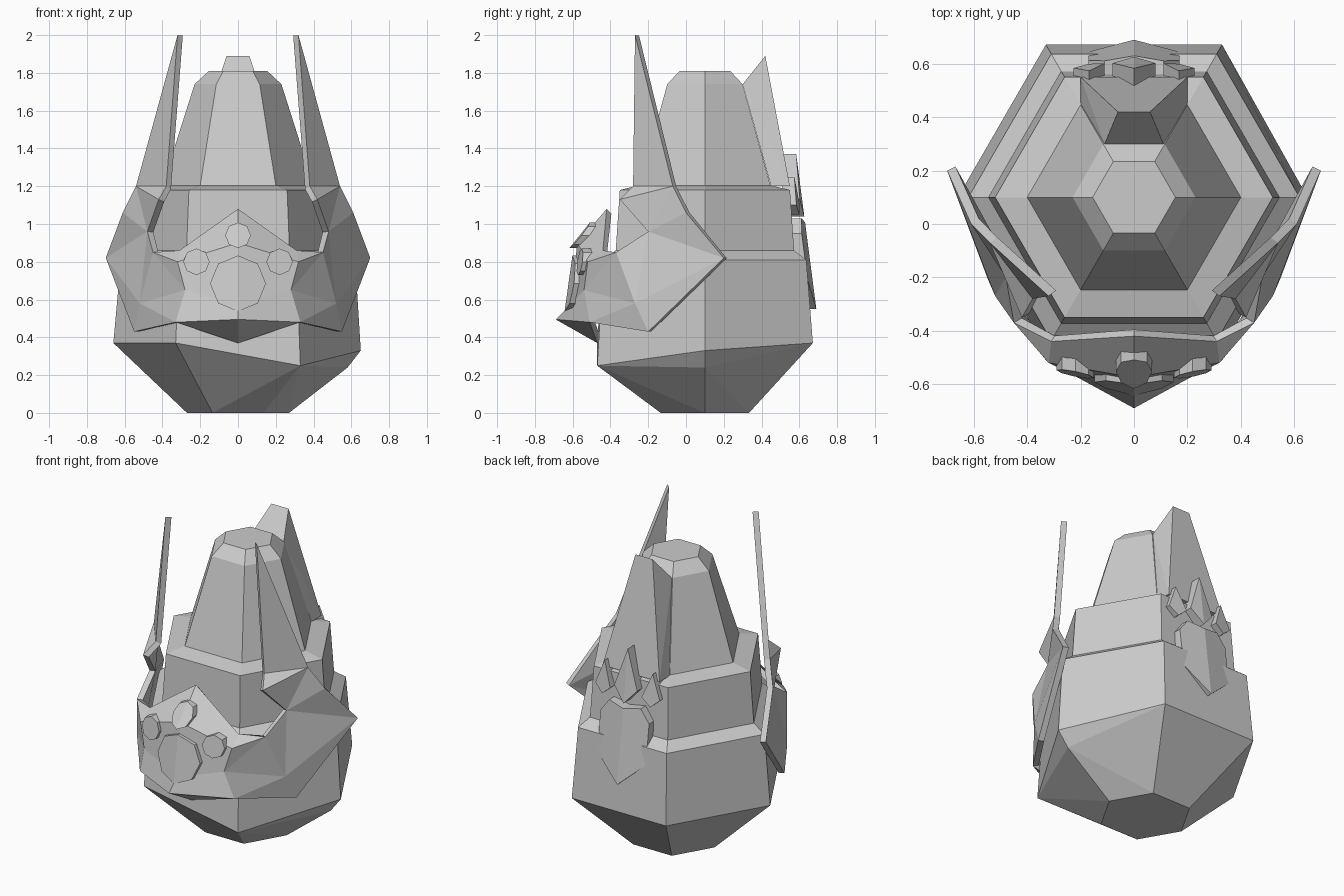
import bpy, bmesh
from math import cos, sin, pi, radians

if "Cube" in bpy.data.objects:
    bpy.data.objects.remove(bpy.data.objects["Cube"])

CY = 0.10  # y of the hexagonal body's axis


def add(name, bm):
    me = bpy.data.meshes.new(name)
    bm.to_mesh(me)
    bm.free()
    ob = bpy.data.objects.new(name, me)
    bpy.context.collection.objects.link(ob)
    return ob


def hexagon(r, z):
    return [(r * cos(i * pi / 3), CY + r * sin(i * pi / 3), z) for i in range(6)]


def hull(name, pts):
    bm = bmesh.new()
    for p in pts:
        bm.verts.new(p)
    bmesh.ops.convex_hull(bm, input=bm.verts[:])
    bmesh.ops.dissolve_limit(bm, angle_limit=radians(1), verts=bm.verts[:], edges=bm.edges[:])
    bmesh.ops.recalc_face_normals(bm, faces=bm.faces[:])
    return add(name, bm)


def loft(name, profile):
    bm = bmesh.new()
    rings = [[bm.verts.new(p) for p in hexagon(r, z)] for r, z in profile]
    for a, b in zip(rings, rings[1:]):
        for i in range(6):
            j = (i + 1) % 6
            bm.faces.new((a[i], a[j], b[j], b[i]))
    bm.faces.new(rings[0][::-1])
    bm.faces.new(rings[-1])
    return add(name, bm)


def plate(name, outline, surf, depth):
    # Faceted plate: (x, z) outline laid on y = surf(x, z), thickened along y
    bm = bmesh.new()
    n = len(outline)
    mid = (sum(p[0] for p in outline) / n, sum(p[1] for p in outline) / n)
    layers = [[bm.verts.new((x, surf(x, z) + d, z)) for x, z in outline + [mid]]
              for d in (0, depth)]
    for i in range(n):
        j = (i + 1) % n
        for l in layers:
            bm.faces.new((l[i], l[j], l[n]))
        bm.faces.new((layers[0][i], layers[0][j], layers[1][j], layers[1][i]))
    bmesh.ops.recalc_face_normals(bm, faces=bm.faces[:])
    return add(name, bm)


def octagon(cx, cz, r):
    return [(cx + r * sin(i * pi / 4), cz + r * cos(i * pi / 4)) for i in range(8)]


def mirrored(half):
    # Complete an outline running from the bottom to the top of x = 0
    return half + [(-x, z) for x, z in half[-2:0:-1]]


# Lower body, with the dropped corner on the front right
ring = hexagon(0.66, 0.37)
ring[0] = (0.65, CY, 0.33)
ring[5] = (0.33, -0.47, 0.25)
hull("lower_body", hexagon(0.27, 0) + ring + [(0.58, CY, 0.24)] + hexagon(0.62, 0.81))

# Stepped upper body and tapered crown
loft("upper_body", [(0.62, 0.81), (0.545, 0.86), (0.52, 1.18), (0.40, 1.205),
                    (0.23, 1.74), (0.155, 1.81)])

# Fin along the back of the crown
hull("back_fin", [(s * x, y, z) for s in (-1, 1) for x, y, z in
                  ((0.2, 0.45, 1.2), (0.2, 0.55, 1.2), (0.11, 0.30, 1.74), (0.06, 0.42, 1.89))])

# Horned mask: right half, mirrored and thickened inward
V = {
    "peak": (0, -0.42, 1.08), "brow": (0, -0.575, 0.90), "snout": (0, -0.615, 0.57),
    "nose": (0, -0.69, 0.495), "chin": (0, -0.47, 0.37), "lid": (0.31, -0.44, 0.86),
    "cheek_a": (0.32, -0.52, 0.80), "cheek_b": (0.28, -0.54, 0.65), "cheek_c": (0.33, -0.51, 0.48),
    "bump": (0.52, -0.27, 0.58), "jaw": (0.55, -0.20, 0.43), "tip": (0.70, 0.20, 0.82),
    "eye_a": (0.45, -0.37, 0.85), "eye_b": (0.48, -0.20, 0.96), "eye_c": (0.42, -0.35, 1.13),
    "eye_d": (0.38, -0.28, 1.20), "horn": (0.32, -0.27, 2.0), "rear_a": (0.54, -0.07, 1.2),
    "rear_b": (0.61, 0.0, 1.06),
}
FACES = [
    "horn eye_d rear_a", "eye_d eye_c rear_a", "eye_c eye_b rear_a", "eye_b rear_b rear_a",
    "eye_b tip rear_b", "eye_b bump tip", "tip bump jaw", "eye_a bump eye_b",
    "eye_a cheek_b bump", "lid cheek_a eye_a", "cheek_a cheek_b eye_a", "cheek_b cheek_c bump",
    "cheek_c jaw bump", "brow snout cheek_b cheek_a", "snout nose cheek_c cheek_b",
    "peak brow cheek_a lid", "nose chin cheek_c",
]
bm = bmesh.new()
vs = {k: bm.verts.new(p) for k, p in V.items()}
for f in FACES:
    bm.faces.new([vs[k] for k in f.split()])
bmesh.ops.recalc_face_normals(bm, faces=bm.faces[:])
bm.normal_update()
if sum(f.normal.y * f.calc_area() for f in bm.faces) > 0:
    bmesh.ops.reverse_faces(bm, faces=bm.faces[:])
mask = add("horned_mask", bm)
m = mask.modifiers.new("mirror", "MIRROR")
m.use_axis[0] = True
m = mask.modifiers.new("thickness", "SOLIDIFY")
m.thickness = 0.035
m.offset = -1


# Paw emblem on the snout
def snout(x, z):
    return -0.592 - (0.9 - z) * 0.14 + 0.2 * abs(x)


plate("snout_pad", octagon(0, 0.685, 0.148), snout, 0.05)
for side, sx in (("left", -1), ("right", 1)):
    plate("snout_toe_" + side, octagon(sx * 0.22, 0.80, 0.07), snout, 0.05)
plate("snout_toe_middle", octagon(0, 0.94, 0.068),
      lambda x, z: -0.595 + (z - 0.9) * 0.8 + 0.15 * abs(x), 0.05)


# Paw emblem on the back
def back(x, z):
    return 0.69 - (z - 0.55) * 0.13 - 0.15 * abs(x)


plate("back_pad", mirrored([(0, 0.55), (0.17, 0.70), (0.17, 0.95), (0.11, 1.03), (0, 1.01)]),
      back, -0.09)
plate("back_toe_middle", mirrored([(0, 1.04), (0.08, 1.13), (0, 1.37)]), back, -0.07)
for side, sx in (("left", -1), ("right", 1)):
    kite = [(0, 1.05), (0.058, 1.10), (0, 1.25), (-0.058, 1.10)]
    plate("back_toe_" + side, [(x + sx * 0.168, z) for x, z in kite], back, -0.07)
